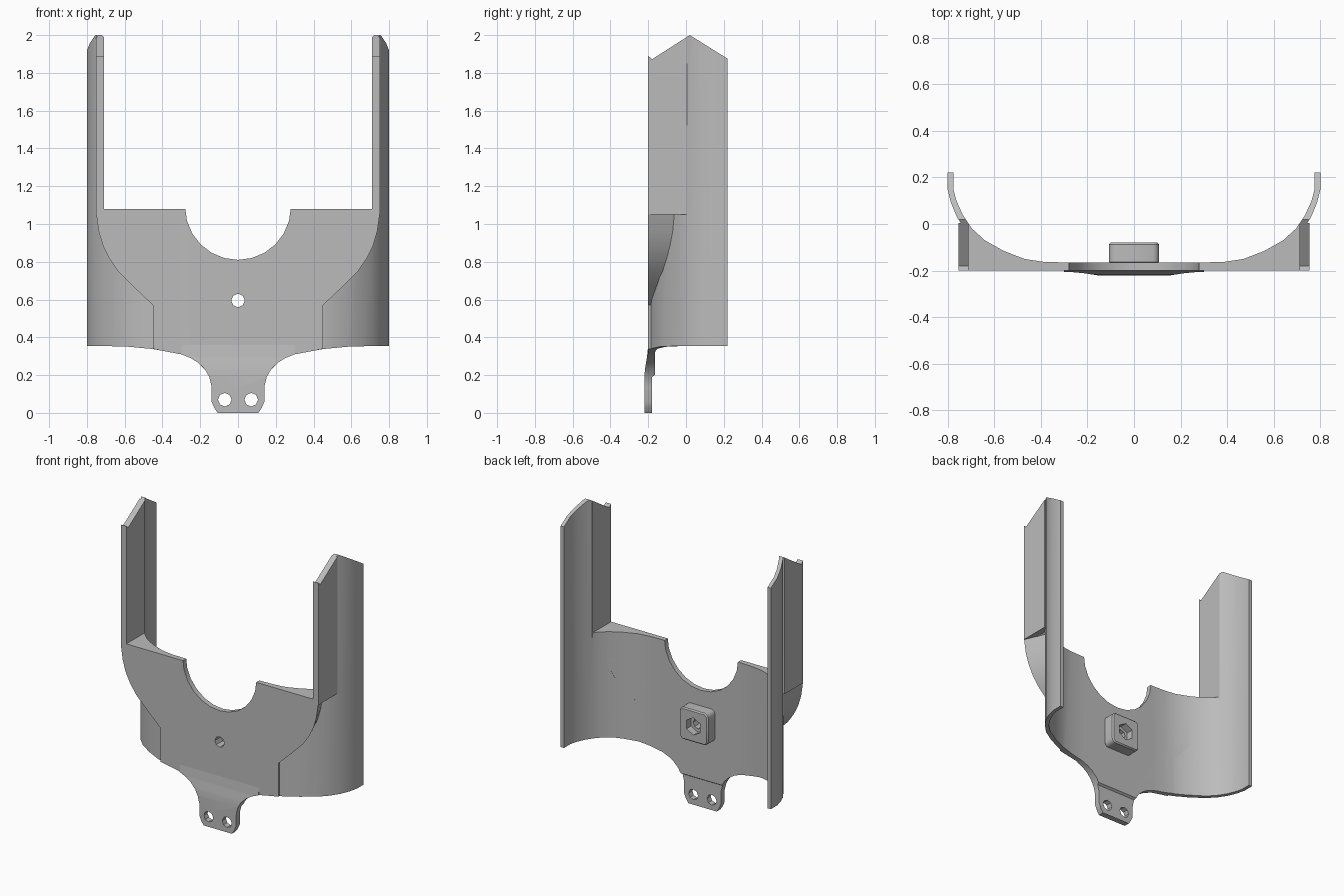
import bpy, bmesh, math
from mathutils import Vector

cube = bpy.data.objects.get("Cube")
if cube:
    bpy.data.objects.remove(cube, do_unlink=True)

grey = bpy.data.materials.new("plain grey")
grey.use_nodes = True
GREY = (0.5, 0.5, 0.5, 1)
grey.diffuse_color = GREY
grey.node_tree.nodes["Principled BSDF"].inputs["Base Color"].default_value = GREY


def prism(name, pts, axis, a, b):
    """Extrude a 2D outline along an axis from a to b."""
    place = {"x": lambda p, d: (d, p[0], p[1]),
             "y": lambda p, d: (p[0], d, p[1]),
             "z": lambda p, d: (p[0], p[1], d)}[axis]
    bm = bmesh.new()
    low = [bm.verts.new(place(p, a)) for p in pts]
    high = [bm.verts.new(place(p, b)) for p in pts]
    bm.faces.new(low)
    bm.faces.new(high[::-1])
    for i in range(len(pts)):
        j = (i + 1) % len(pts)
        bm.faces.new((low[j], low[i], high[i], high[j]))
    bmesh.ops.recalc_face_normals(bm, faces=bm.faces)
    mesh = bpy.data.meshes.new(name)
    bm.to_mesh(mesh)
    bm.free()
    mesh.materials.append(grey)
    obj = bpy.data.objects.new(name, mesh)
    bpy.context.collection.objects.link(obj)
    return obj


def mirrored(half):
    return half + [(-x, y) for x, y in reversed(half)]


def ring(x, z, r, n, turn=0.0):
    return [(x + r * math.cos(turn + math.tau * i / n),
             z + r * math.sin(turn + math.tau * i / n)) for i in range(n)]


def cutter(name, pts, axis, a, b):
    obj = prism(name, pts, axis, a, b)
    obj.hide_render = True
    return obj


def boolean(obj, tool, operation="DIFFERENCE"):
    mod = obj.modifiers.new(tool.name, "BOOLEAN")
    mod.object, mod.operation, mod.solver = tool, operation, "EXACT"


# Horizontal section of the curved wall
outer = [(.8, .22), (.8, .15), (.785, .09), (.76, .03), (.72, -.03), (.66, -.09),
         (.58, -.14), (.48, -.18), (.4, -.195), (.3, -.2)]
inner = [(.775, .22), (.775, .15), (.762, .1), (.735, .04), (.695, -.02), (.64, -.07),
         (.56, -.115), (.47, -.15), (.39, -.162), (.3, -.165)]
lower_edge = [(.25, .295), (.3, .31), (.45, .338), (.6, .352), (.85, .355)]

# Cutting shapes
core = cutter("core_cutter", mirrored([(.775, .5)] + inner), "z", -1, 3)
roof = cutter("arm_top_cutter", [(-.3, -.1), (.3, -.1), (.3, 1.825), (.02, 2), (-.18, 1.872),
                                 (-.2, 1.89), (-.3, 1.89)], "x", -1, 1)
outline = cutter("wall_outline_cutter", mirrored(
    lower_edge + [(.85, 2.1), (.71, 2.1), (.71, 1.08)]), "y", -1, 1)
scoop = cutter("scoop_cutter", ring(0, 1.09, .28, 24), "y", -1, 1)
bolt = cutter("bolt_cutter", ring(0, .595, .036, 8), "y", -1, 1)
nut = cutter("nut_cutter", ring(0, .595, .06, 6, math.pi / 6), "y", -.13, 1)

parts = []

# Curved wall with its two tall arms
wall = prism("curved_wall", mirrored(outer) + mirrored(inner)[::-1], "z", .25, 2.05)
# close the band as a U: outer side left to right, then back along the inner side
boolean(wall, outline, "INTERSECT")
boolean(wall, roof, "INTERSECT")
boolean(wall, scoop)
boolean(wall, bolt)
parts.append(wall)

# Flat front plate, its rim tapering back into the wall
plate = prism("front_plate", mirrored(
    [(.3, .311), (.45, .339), (.45, .57), (.55, .665), (.635, .75), (.68, .815),
     (.715, .885), (.737, .96), (.75, 1.05), (.752, 1.08)]), "y", -.2, 0)
for v in plate.data.vertices:
    if v.co.y > -.1 and v.co.z < 1.06:
        v.co.x *= .88
for tool in (core, scoop, bolt):
    boolean(plate, tool)
parts.append(plate)

# Straight rails in front of the arms
for side, name in ((1, "left_rail"), (-1, "right_rail")):
    rail = prism(name, [(side * .71, -.2), (side * .752, -.2), (side * .752, .005),
                        (side * .71, .005)], "z", 1.05, 2)
    boolean(rail, roof, "INTERSECT")
    parts.append(rail)

# Offset mounting tab with two holes
tab = prism("mounting_tab", [(-.22, 0), (-.18, 0), (-.18, .19), (-.165, .2), (-.165, .36),
                             (-.2, .36), (-.206, .3), (-.216, .24), (-.22, .2)], "x", -.4, .4)
tab_outline = cutter("tab_outline_cutter", mirrored(
    [(.1, -.01), (.125, .025), (.14, .06), (.14, .14), (.152, .19), (.175, .23), (.21, .265),
     (.25, .29), (.3, .31), (.3, .4)]), "y", -1, 1)
boolean(tab, tab_outline, "INTERSECT")
for x in (-.07, .07):
    boolean(tab, cutter("tab_hole_cutter", ring(x, .07, .036, 8), "y", -1, 1))
parts.append(tab)

# Nut boss on the inner face
boss = prism("nut_boss", mirrored([(.09, .485), (.108, .505), (.108, .685), (.09, .705)]),
             "y", -.17, -.08)
bevel = boss.modifiers.new("bevel", "BEVEL")
bevel.width, bevel.segments, bevel.limit_method = .008, 1, "ANGLE"
boolean(boss, bolt)
boolean(boss, nut)
parts.append(boss)

# Apply the cuts, remove the cutters and shade
deps = bpy.context.evaluated_depsgraph_get()
deps.update()
baked = [bpy.data.meshes.new_from_object(p.evaluated_get(deps)) for p in parts]
for p, mesh in zip(parts, baked):
    p.modifiers.clear()
    p.data = mesh
for obj in list(bpy.data.objects):
    if "_cutter" in obj.name:
        bpy.data.objects.remove(obj, do_unlink=True)
bpy.ops.object.select_all(action="DESELECT")
for p in parts:
    p.select_set(True)
bpy.context.view_layer.objects.active = parts[0]
bpy.ops.object.shade_smooth_by_angle(angle=math.radians(25))
